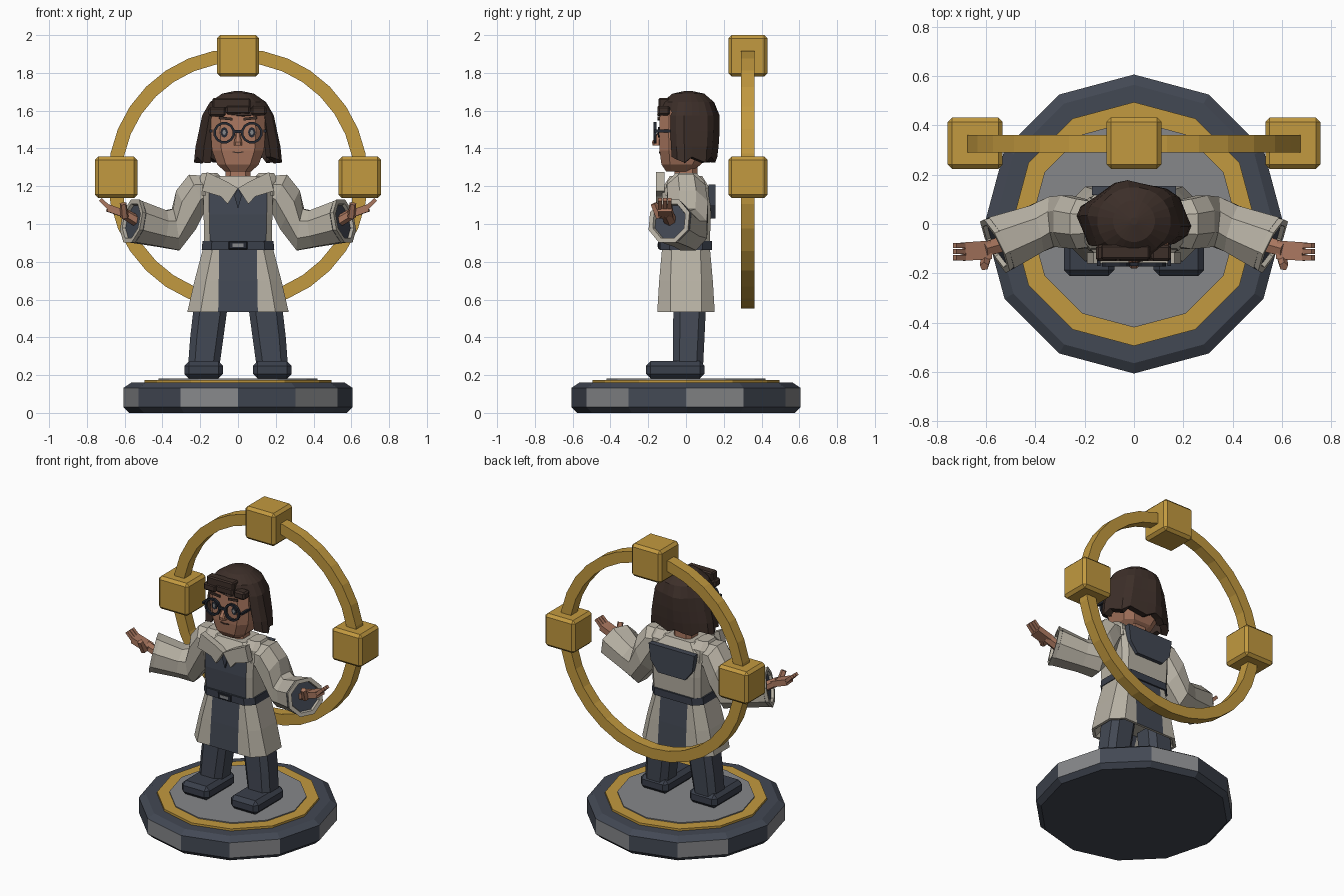
import bpy, bmesh, math
from mathutils import Vector

if "Cube" in bpy.data.objects:
    bpy.data.objects.remove(bpy.data.objects["Cube"])


def material(name, r, g, b):
    m = bpy.data.materials.new(name)
    m.diffuse_color = (r, g, b, 1)
    m.use_nodes = True
    m.node_tree.nodes["Principled BSDF"].inputs["Base Color"].default_value = m.diffuse_color
    return m


NAVY = material("slate navy", 0.055, 0.065, 0.088)
DARK = material("boot navy", 0.042, 0.050, 0.070)
BLACK = material("frame black", 0.018, 0.022, 0.032)
CREAM = material("coat cream", 0.48, 0.445, 0.375)
GOLD = material("gold", 0.54, 0.32, 0.05)
GREY = material("stone grey", 0.24, 0.245, 0.255)
SKIN = material("skin", 0.40, 0.185, 0.115)
HAIR = material("hair brown", 0.046, 0.028, 0.022)


def mesh(name, verts, faces, mats, rule=None):
    me = bpy.data.meshes.new(name)
    bm = bmesh.new()
    vs = [bm.verts.new(v) for v in verts]
    for f in faces:
        bm.faces.new([vs[i] for i in f])
    bmesh.ops.recalc_face_normals(bm, faces=bm.faces)
    for f in bm.faces:
        f.normal_update()
        if rule:
            f.material_index = rule(f)
    bm.to_mesh(me)
    bm.free()
    for m in mats if isinstance(mats, list) else [mats]:
        me.materials.append(m)
    ob = bpy.data.objects.new(name, me)
    bpy.context.collection.objects.link(ob)
    return ob


def loft(name, rings, mats, rule=None, closed=False):
    """Join cross-sections into a solid; closed links the last to the first."""
    n, k = len(rings[0]), len(rings)
    faces = [(i * n + j, i * n + (j + 1) % n, (i + 1) % k * n + (j + 1) % n, (i + 1) % k * n + j)
             for i in range(k if closed else k - 1) for j in range(n)]
    if not closed:
        faces += [tuple(range(n))[::-1], tuple(range((k - 1) * n, k * n))]
    return mesh(name, [p for r in rings for p in r], faces, mats, rule)


def circle(r, z, n):
    return [(r * math.sin(2 * math.pi * i / n), r * math.cos(2 * math.pi * i / n), z) for i in range(n)]


def section(z, hw, hd, c, cx=0, cy=0, p=None):
    """Chamfered rectangle, optionally split at x = +-p for a middle panel."""
    mid = [p] if p else []
    half = [(hw - c, -hd), (hw, c - hd), (hw, hd - c), (hw - c, hd)]
    right = [(a, -hd) for a in mid] + half + [(a, hd) for a in mid]
    pts = right + [(-x, y) for x, y in reversed(right)]
    return [(cx + x, cy + y, z) for x, y in pts]


def slanted(center, direction, rw, rh, n, s=1):
    """Polygon ring facing along a direction; s mirrors it in x."""
    d = Vector(direction).normalized()
    side = d.cross(Vector((0, 0, 1))).normalized()
    up = side.cross(d)
    pts = []
    for i in range(n):
        a = 2 * math.pi * (i + 0.5) / n
        v = Vector(center) + side * math.cos(a) * rw + up * math.sin(a) * rh
        pts.append((s * v.x, v.y, v.z))
    return pts


def limb(name, a, b, rw, rh, n, s, mat, taper=1.0):
    d = Vector(b) - Vector(a)
    return loft(name, [slanted(a, d, rw, rh, n, s), slanted(b, d, rw * taper, rh * taper, n, s)], mat)


def box(name, c, size, mat, bevel=0):
    x, y, z = [v / 2 for v in size]
    ob = loft(name, [[(c[0] + i * x, c[1] + j * y, c[2] + k * z) for i, j in
                      ((-1, -1), (1, -1), (1, 1), (-1, 1))] for k in (-1, 1)], mat)
    if bevel:
        m = ob.modifiers.new("bevel", "BEVEL")
        m.width, m.segments = bevel, 1
    return ob


def plate(name, outline, y0, y1, mat):
    return loft(name, [[(x, y, z) for x, z in outline] for y in (y0, y1)], mat)


# Twelve-sided pedestal with alternating rim panels, gold band and grey floor
def rim_rule(f):
    c = f.calc_center_median()
    a = round(math.degrees(math.atan2(c.y, c.x)))
    return int(abs(f.normal.z) < 0.1 and (a - 15) % 60 in (0, 1, 59))


loft("pedestal", [circle(0.575, 0.0, 12), circle(0.607, 0.03, 12), circle(0.607, 0.132, 12),
                  circle(0.565, 0.16, 12)], [NAVY, GREY], rim_rule)
loft("pedestal_band", [circle(0.495, 0.15, 12), circle(0.495, 0.174, 12)], GOLD)
loft("pedestal_floor", [circle(0.42, 0.16, 12), circle(0.42, 0.181, 12)], GREY)

# Upright ring behind the figure, with three blocks
hoop = []
for i in range(32):
    a = 2 * math.pi * i / 32
    hoop.append([(r * math.cos(a), y, 1.24 + r * math.sin(a))
                 for r, y in ((0.615, 0.29), (0.688, 0.29), (0.688, 0.362), (0.615, 0.362))])
loft("hoop", hoop, GOLD, closed=True)
for label, x, z in (("left", -0.645, 1.247), ("right", 0.645, 1.247), ("top", 0, 1.89)):
    box("hoop_block_" + label, (x, 0.328, z), (0.224, 0.208, 0.22), GOLD, 0.018)

# Coat: skirt with middle panels, belt, chest and back flap
panel = lambda f: int(abs(f.calc_center_median().x) < 0.03 and abs(f.normal.y) > 0.7)
loft("skirt", [section(0.62, 0.19, 0.09, 0.05, p=0.1), section(0.535, 0.25, 0.135, 0.06, p=0.105),
               section(0.535, 0.268, 0.152, 0.07, p=0.105), section(0.7, 0.23, 0.142, 0.06, p=0.102),
               section(0.89, 0.18, 0.125, 0.05, p=0.1)], [CREAM, NAVY], panel)
loft("belt", [section(0.863, 0.192, 0.138, 0.05), section(0.91, 0.188, 0.138, 0.05)], DARK)
box("buckle_frame", (0, -0.139, 0.887), (0.1, 0.016, 0.042), BLACK, 0.004)
box("buckle_plate", (0, -0.146, 0.887), (0.06, 0.008, 0.018), GREY)
loft("chest", [section(0.88, 0.178, 0.125, 0.03), section(1.05, 0.182, 0.132, 0.03),
               section(1.19, 0.185, 0.125, 0.03), section(1.255, 0.12, 0.085, 0.03)],
     [CREAM, NAVY], lambda f: int(f.normal.y < -0.9 and f.calc_center_median().z < 1.2))
plate("back_flap", [(-0.17, 1.21), (0.17, 1.21), (0.155, 1.1), (0.1, 1.03), (-0.1, 1.03), (-0.155, 1.1)],
      0.118, 0.155, NAVY)
plate("neck_tie", [(0, 1.19), (0.02, 1.15), (0, 1.08), (-0.02, 1.15)], -0.142, -0.12, DARK)

for s, side in ((-1, "left"), (1, "right")):
    # Collar lapel and shoulder pad
    plate("lapel_" + side, [(s * x, z) for x, z in
          ((0.165, 1.275), (0.06, 1.225), (0.0, 1.19), (0.055, 1.105), (0.09, 1.145), (0.19, 1.175))],
          -0.16, -0.115, CREAM)
    loft("shoulder_" + side, [section(1.15, 0.08, 0.11, 0.04, s * 0.14),
                              section(1.225, 0.075, 0.1, 0.04, s * 0.14),
                              section(1.27, 0.04, 0.055, 0.02, s * 0.15)], CREAM)

    # Bent sleeve with a flared hollow cuff
    def sleeve_rule(f):
        c = f.calc_center_median()
        inward = (c - Vector((s * 0.53, -0.073, 1.008))).dot(f.normal) < 0.01
        return int(abs(c.x) > 0.47 and inward)
    cuff = (1, -0.5, 0.22)
    loft("sleeve_" + side, [
        slanted((0.12, 0, 1.18), (1, 0, -0.2), 0.09, 0.08, 8, s),
        slanted((0.215, 0, 1.17), (1, 0, -0.5), 0.11, 0.11, 8, s),
        slanted((0.275, 0.01, 1.075), (1, 0, -0.5), 0.115, 0.125, 8, s),
        slanted((0.33, 0.01, 0.97), (1, -0.1, -0.15), 0.11, 0.12, 8, s),
        slanted((0.40, -0.02, 0.975), (1, -0.3, 0.15), 0.105, 0.105, 8, s),
        slanted((0.545, -0.08, 1.012), cuff, 0.125, 0.12, 8, s)], [CREAM, NAVY],
        lambda f: int(abs(f.calc_center_median().x) > 0.53))
    loft("cuff_" + side, [[slanted((0.545 + o, -0.08 - o / 2, 1.012 + o * 0.2), cuff, r, r, 8, s)
                           for o, r in ((0, 0.12), (0.02, 0.126), (0.02, 0.1), (0.005, 0.095))][k]
                          for k in range(4)], [CREAM, NAVY],
         lambda f: int(len(f.verts) > 4))

    # Bare wrist and open palm with fingers and thumb
    limb("wrist_" + side, (0.46, -0.06, 0.97), (0.61, -0.103, 1.06), 0.038, 0.032, 6, s, SKIN, 0.9)
    limb("palm_" + side, (0.585, -0.105, 1.048), (0.69, -0.112, 1.085), 0.053, 0.027, 4, s, SKIN)
    for k in range(3):
        y = -0.087 - 0.025 * k
        limb("finger_%s_%d" % (side, k), (0.675, y, 1.078), (0.728, y, 1.13), 0.016, 0.016, 4, s, SKIN, 0.9)
    limb("thumb_" + side, (0.6, -0.14, 1.035), (0.608, -0.172, 1.108), 0.022, 0.022, 5, s, SKIN, 0.85)

    # Trouser leg and boot
    loft("leg_" + side, [section(0.24, 0.083, 0.08, 0.035, s * 0.182, 0.01),
                         section(0.4, 0.088, 0.083, 0.035, s * 0.165, 0.015),
                         section(0.6, 0.09, 0.087, 0.035, s * 0.14, 0.02)], NAVY)
    box("boot_" + side, (s * 0.182, -0.057, 0.228), (0.205, 0.31, 0.092), DARK, 0.025)

    # Eye, brow and half of the spectacles
    for part, rx, rz, y, mat in (("eye", 0.02, 0.028, -0.147, BLACK), ("eye_glint", 0.009, 0.014, -0.150, GREY)):
        plate(part + "_" + side, [(s * 0.073 + rx * math.cos(i * math.pi / 4),
                                   1.485 + rz * math.sin(i * math.pi / 4)) for i in range(8)],
              y, y + 0.008, mat)
    plate("brow_" + side, [(s * x, z) for x, z in
          ((0.03, 1.548), (0.1, 1.555), (0.1, 1.57), (0.03, 1.562))], -0.15, -0.141, HAIR)
    lens = []
    for i in range(12):
        a = 2 * math.pi * (i + 0.5) / 12
        lens.append([(s * 0.073 + r * math.cos(a), y, 1.483 + r * math.sin(a)) for r, y in
                     ((0.045, -0.172), (0.058, -0.172), (0.058, -0.156), (0.045, -0.156))])
    loft("spectacle_rim_" + side, lens, BLACK, closed=True)
    box("spectacle_arm_" + side, (s * 0.143, -0.11, 1.492), (0.014, 0.12, 0.014), BLACK)
box("spectacle_bridge", (0, -0.164, 1.49), (0.04, 0.014, 0.014), BLACK)

# Neck, head, nose and mouth
loft("neck", [section(1.21, 0.066, 0.06, 0.025), section(1.34, 0.066, 0.06, 0.025)], SKIN)
loft("head", [section(z, hw, hd, c, 0, cy) for z, hw, hd, c, cy in (
    (1.278, 0.07, 0.065, 0.03, -0.04), (1.315, 0.11, 0.105, 0.045, -0.025), (1.39, 0.138, 0.13, 0.05, -0.01),
    (1.49, 0.145, 0.142, 0.05, 0), (1.59, 0.14, 0.138, 0.05, 0), (1.65, 0.1, 0.1, 0.04, 0.01))], SKIN)
loft("nose", [section(1.415, 0.022, 0.022, 0.008, 0, -0.155), section(1.435, 0.02, 0.022, 0.008, 0, -0.158),
              section(1.485, 0.01, 0.01, 0.004, 0, -0.14)], SKIN)
plate("mouth", [(-0.03, 1.379), (0, 1.374), (0.03, 1.379), (0.03, 1.385), (0, 1.38), (-0.03, 1.385)],
      -0.144, -0.136, HAIR)

# Bobbed hair: ridged shell with an opening for the face
COLS = 24
LEVELS = [(1.705, 0.015, 0.015), (1.69, 0.085, 0.085), (1.645, 0.15, 0.138), (1.575, 0.183, 0.16),
          (1.49, 0.2, 0.16), (1.41, 0.217, 0.155), (1.34, 0.225, 0.148)]
verts, faces = [], [tuple(range(COLS))]
for k, (z, rx, ry) in enumerate(LEVELS):
    for j in range(COLS):
        a = 2 * math.pi * (j + 0.5) / COLS
        m = 1 + (0.045 if j // 2 % 2 else -0.03) * (k > 2)
        verts.append((rx * m * math.sin(a), 0.012 + ry * m * math.cos(a), z + (0.015 * (j % 3 - 1) if k == 6 else 0)))
for k in range(len(LEVELS) - 1):
    for j in range(COLS):
        if k < 3 or math.cos(2 * math.pi * (j + 1) / COLS) > -0.55:
            faces.append((k * COLS + j, k * COLS + (j + 1) % COLS,
                          (k + 1) * COLS + (j + 1) % COLS, (k + 1) * COLS + j))
hair = mesh("hair", verts, faces, HAIR)
shell = hair.modifiers.new("thickness", "SOLIDIFY")
shell.thickness, shell.offset = 0.045, -1

# Swept fringe locks
box("fringe_lock", (-0.035, -0.115, 1.638), (0.2, 0.06, 0.06), HAIR, 0.008)
for i, (x, z, w) in enumerate(((-0.11, 1.595, 0.09), (0.0, 1.605, 0.13), (0.11, 1.6, 0.08))):
    box("fringe_%d" % i, (x, -0.118, z), (w, 0.065, 0.05), HAIR, 0.01)
